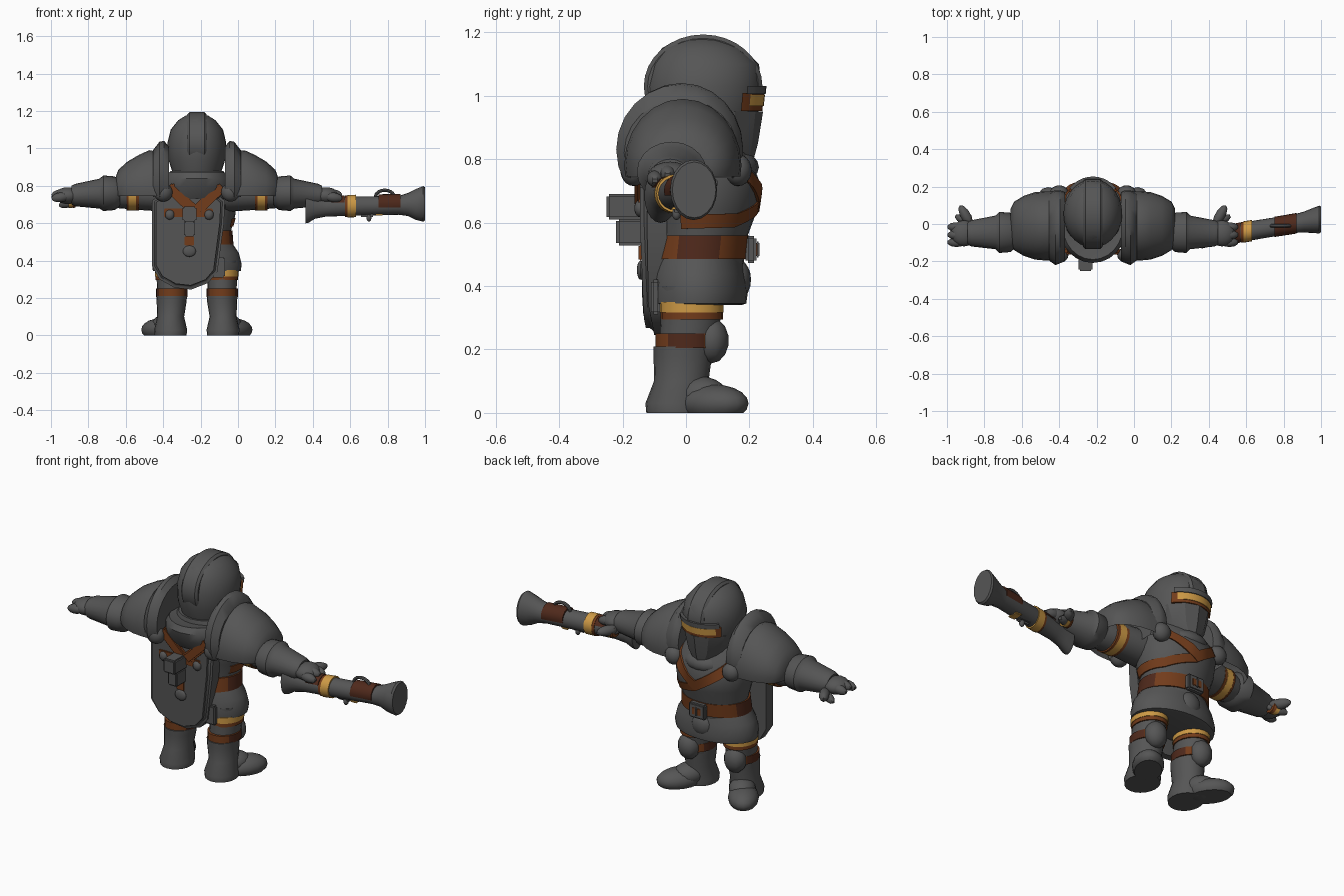
import bpy, bmesh, math
from mathutils import Matrix, Vector, Euler

if "Cube" in bpy.data.objects:
    bpy.data.objects.remove(bpy.data.objects["Cube"])

CX = -0.22  # body centre line


def material(name, rgb):
    m = bpy.data.materials.new(name)
    m.use_nodes = True
    m.diffuse_color = (*rgb, 1)
    m.node_tree.nodes["Principled BSDF"].inputs["Base Color"].default_value = (*rgb, 1)
    return m


STEEL = material("dark steel", (0.092, 0.092, 0.092))
LEATHER = material("brown leather", (0.17, 0.045, 0.011))
WOOD = material("dark wood", (0.078, 0.022, 0.011))
GOLD = material("gold", (0.61, 0.32, 0.06))


def finish(name, bm, mat, angle=40, side=None):
    bmesh.ops.recalc_face_normals(bm, faces=bm.faces)
    mesh = bpy.data.meshes.new(name)
    bm.to_mesh(mesh)
    bm.free()
    ob = bpy.data.objects.new(name, mesh)
    mesh.materials.append(mat)
    if side:  # second colour on faces turned sideways
        mesh.materials.append(side)
        for p in mesh.polygons:
            p.material_index = int(abs(p.normal.x) > 0.8)
    bpy.context.scene.collection.objects.link(ob)
    bpy.ops.object.select_all(action='DESELECT')
    ob.select_set(True)
    bpy.context.view_layer.objects.active = ob
    bpy.ops.object.shade_smooth_by_angle(angle=math.radians(angle))


def trim(bm, z):
    geom = bm.verts[:] + bm.edges[:] + bm.faces[:]
    cut = bmesh.ops.bisect_plane(bm, geom=geom, plane_co=(0, 0, z), plane_no=(0, 0, 1), clear_inner=True)
    return [e for e in cut["geom_cut"] if isinstance(e, bmesh.types.BMEdge)]


def loft(name, sections, mat, axis='z', n=20, floor=None, angle=40, side=None):
    """Elliptical sections (t, u, v, ru, rv) along an axis; z uses u=x, v=y and x uses u=y, v=z."""
    bm = bmesh.new()
    rings = []
    for t, u, v, ru, rv in sections:
        ring = []
        for i in range(n):
            a = math.tau * i / n
            p, q = u + ru * math.cos(a), v + rv * math.sin(a)
            ring.append(bm.verts.new((p, q, t) if axis == 'z' else (t, p, q)))
        rings.append(ring)
    for a, b in zip(rings, rings[1:]):
        for i in range(n):
            bm.faces.new((a[i], a[(i + 1) % n], b[(i + 1) % n], b[i]))
    bm.faces.new(rings[0])
    bm.faces.new(rings[-1])
    if floor is not None:
        trim(bm, floor)
    finish(name, bm, mat, angle, side)


def ball(name, loc, scale, mat, rot=(0, 0, 0), n=16, floor=None):
    bm = bmesh.new()
    m = Matrix.LocRotScale(Vector(loc), Euler([math.radians(r) for r in rot]), Vector(scale))
    bmesh.ops.create_uvsphere(bm, u_segments=n, v_segments=n // 2 + 2, radius=1, matrix=m)
    if floor is not None:
        bmesh.ops.contextual_create(bm, geom=trim(bm, floor))
    finish(name, bm, mat)


def box(name, loc, size, mat, rot=(0, 0, 0), bevel=0.008):
    bm = bmesh.new()
    bmesh.ops.create_cube(bm, size=1, matrix=Matrix.Diagonal((*size, 1)))
    bmesh.ops.bevel(bm, geom=bm.edges[:], offset=min(bevel, min(size) / 3), segments=2, affect='EDGES')
    bm.transform(Matrix.LocRotScale(Vector(loc), Euler([math.radians(r) for r in rot]), None))
    finish(name, bm, mat)


def surface(sections, z):
    for a, b in zip(sections, sections[1:]):
        if a[0] <= z <= b[0]:
            f = (z - a[0]) / (b[0] - a[0])
            return [p + (q - p) * f for p, q in zip(a, b)]
    return sections[-1]


def ribbon(name, sections, path, half, mat, lift=0.006):
    """Strap laid on a lofted body along (angle, height) points."""
    bm = bmesh.new()
    pairs = []
    for (a0, z0), (a1, z1) in zip(path, path[1:]):
        for k in range(11):
            a, z = math.radians(a0 + (a1 - a0) * k / 10), z0 + (z1 - z0) * k / 10
            pair = []
            for out in (-0.012, lift):
                for h in (-half, half):
                    _, x, y, rx, ry = surface(sections, z + h)
                    pair.append(bm.verts.new((x + (rx + out) * math.cos(a), y + (ry + out) * math.sin(a), z + h)))
            pairs.append(pair)
    for p, q in zip(pairs, pairs[1:]):
        for i, j in ((0, 1), (1, 3), (3, 2), (2, 0)):
            bm.faces.new((p[i], p[j], q[j], q[i]))
    bmesh.ops.remove_doubles(bm, verts=bm.verts, dist=0.0005)
    finish(name, bm, mat)


# Torso, skirt and belt
torso = [(0.46, CX, .04, .18, .14), (.56, CX, .05, .183, .145), (.64, CX, .055, .205, .17),
         (.72, CX, .055, .215, .18), (.8, CX, .04, .2, .165), (.88, CX, .02, .14, .13)]
loft("torso", torso, STEEL, n=28)
loft("armour_skirt", [(.34, CX, .035, .21, .14), (.345, CX, .035, .235, .155), (.38, CX, .037, .24, .158),
                      (.44, CX, .035, .225, .15), (.5, CX, .035, .185, .14)], STEEL, n=28)
box("rear_flap", (CX, -.095, .365), (.3, .03, .11), STEEL)
loft("belt", [(.485, CX, .037, .196, .153), (.56, CX, .045, .19, .153)], LEATHER, n=28, side=WOOD)
box("buckle", (CX, .205, .515), (.1, .035, .085), STEEL)
box("buckle_inset", (CX, .222, .515), (.055, .008, .04), LEATHER)
box("buckle_pin", (CX, .226, .515), (.012, .012, .05), STEEL)
ball("front_pouch", (CX, .16, .42), (.065, .045, .065), STEEL)

# Chest harness: V over the chest and one sash round the left side
for s, tag in ((1, "left"), (-1, "right")):
    ribbon(f"{tag}_chest_strap", torso, [(90, .665), (90 - s * 55, .795)], .031, LEATHER, .008)
ribbon("side_sash", torso, [(90, .655), (40, .607), (-25, .602)], .022, LEATHER)

# Collar and chest guard
loft("collar", [(.73, CX, -.01, .185, .145), (.79, CX, -.02, .185, .175), (.84, CX, -.02, .178, .188),
                (.87, CX, -.015, .16, .175), (.855, CX, .02, .12, .12)], STEEL, n=24)
ball("chin_guard", (CX, .13, .775), (.12, .1, .06), STEEL)

# Helmet with crest, visor slot and face mask
helmet = [(.84, CX, .045, .12, .13), (.94, CX, .053, .152, .175), (1.03, CX, .056, .157, .182),
          (1.1, CX, .06, .14, .17), (1.15, CX, .052, .1, .128), (1.175, CX, .05, .06, .08),
          (1.184, CX, .05, .02, .03)]
loft("helmet", helmet, STEEL, n=28)
loft("helmet_crest", [(CX + x, .054, 1.03, .187 - d, .163 - d)
                      for x, d in ((-.052, .012), (-.04, 0), (.04, 0), (.052, .012))], STEEL, 'x', 32)
ribbon("visor_frame", helmet, [(40, .98), (140, .98)], .028, LEATHER, .011)
ribbon("visor_slot", helmet, [(50, .985), (130, .985)], .018, GOLD, .014)
ribbon("helmet_brim", helmet, [(44, 1.018), (136, 1.018)], .013, STEEL, .016)
loft("face_mask", [(.77, CX, .13, .04, .075), (.85, CX, .09, .115, .137), (.95, CX, .065, .15, .178)],
     STEEL, n=12, angle=25)

# Backpack plate with rounded bottom
outline = [(-.46, .72), (-.46, .37), (-.42, .3), (-.34, .255), (-.25, .245), (-.16, .28), (-.11, .34),
           (-.075, .6), (-.07, .72), (-.13, .77), (-.4, .77)]
bm = bmesh.new()
face = bm.faces.new([bm.verts.new((x, -.145 + max(0, .36 - z) * .2, z)) for x, z in outline])
new = bmesh.ops.extrude_face_region(bm, geom=[face])["geom"]
for v in [g for g in new if isinstance(g, bmesh.types.BMVert)]:
    v.co.y = -.06
rim = [e for e in bm.edges if all(v.co.y < -.1 for v in e.verts)]
bmesh.ops.bevel(bm, geom=rim, offset=.022, segments=3, affect='EDGES')
finish("back_plate", bm, STEEL)

# Backpack hardware
box("pack_latch_top", (-.26, -.19, .65), (.075, .12, .08), STEEL)
box("pack_latch_bottom", (-.26, -.17, .57), (.06, .1, .085), STEEL)
box("pack_tab", (-.26, -.144, .505), (.05, .01, .05), LEATHER)
ball("pack_stud", (-.26, -.143, .45), (.035, .012, .03), STEEL)
box("pack_strap", (-.265, -.144, .655), (.26, .01, .045), LEATHER)
for x in (-.365, -.155):
    ball("pack_bolt", (x, -.145, .645), (.025, .018, .027), STEEL)
for x, tilt in ((-.303, 44), (-.153, -44)):
    box("back_strap", (x, -.145, .733), (.185, .034, .058), LEATHER, (0, tilt, 0))

for s, tag in ((1, "left"), (-1, "right")):
    def X(d):
        return CX + s * d

    # Shoulder armour
    loft(f"{tag}_shoulder_flange", [(X(.15), -.015, .83, .185, .18), (X(.175), -.015, .835, .195, .205),
         (X(.2), -.02, .83, .2, .205), (X(.235), -.015, .82, .18, .17)], STEEL, 'x', 24, .74)
    loft(f"{tag}_pauldron", [(X(.19), -.01, .78, .185, .2), (X(.255), -.01, .78, .185, .21),
         (X(.31), -.01, .78, .18, .185), (X(.37), -.01, .78, .16, .15), (X(.42), -.01, .78, .13, .105),
         (X(.44), -.01, .78, .09, .05)], STEEL, 'x', 24, .745)
    for y in (-.165, .165):
        ball(f"{tag}_shoulder_knob", (X(.18), y, .765), (.05, .042, .05), STEEL)

    # Arm, band and gauntlet
    loft(f"{tag}_arm", [(X(.15), -.01, .75, .1, .09), (X(.3), -.015, .755, .09, .085),
         (X(.42), -.03, .75, .08, .07), (X(.5), -.04, .75, .07, .06)], STEEL, 'x')
    for d0, d1, mat in ((.31, .325, LEATHER), (.325, .365, GOLD), (.365, .377, LEATHER)):
        loft(f"{tag}_arm_band", [(X(d0), -.018, .75, .093, .082), (X(d1), -.02, .75, .093, .082)], mat, 'x')
    loft(f"{tag}_gauntlet", [(X(.41), -.045, .76, .08, .07), (X(.44), -.045, .76, .105, .09),
         (X(.5), -.045, .76, .11, .095), (X(.52), -.045, .758, .09, .08), (X(.65), -.05, .75, .07, .06),
         (X(.67), -.05, .75, .06, .05)], STEEL, 'x')

    # Hand with fingers
    ball(f"{tag}_palm", (X(.69), -.05, .747), (.07, .07, .045), STEEL)
    for y, z in ((-.098, .738), (-.058, .755), (-.016, .745)):
        ball(f"{tag}_finger", (X(.73), y, z), (.05, .026, .026), STEEL, (0, s * 8, 0), 10)
    ball(f"{tag}_thumb", (X(.68), .045, .725), (.028, .065, .028), STEEL, (0, 0, -s * 30), 10)
    ball(f"{tag}_little_finger", (X(.685), .02, .708), (.06, .025, .024), STEEL, (0, s * 15, s * 25), 10)
    for d0, d1, mat in ((.65, .664, LEATHER), (.664, .686, GOLD)):
        loft(f"{tag}_finger_ring", [(X(d0), .012, .714, .035, .031), (X(d1), .017, .711, .035, .031)], mat, 'x', 12)

    # Leg with straps
    L = X(.135)
    loft(f"{tag}_thigh", [(.19, L, 0, .075, .085), (.3, L, .015, .08, .095), (.4, L, .02, .09, .1)], STEEL)
    for z0, z1, r, mat, dark in ((.205, .25, .084, LEATHER, WOOD), (.295, .316, .086, LEATHER, None),
                                 (.316, .35, .089, GOLD, None)):
        y = 0 if dark else .018
        loft(f"{tag}_leg_strap", [(z0, L, y, r, r + .012), (z1, L, y, r, r + .012)], mat, side=dark)
    ball(f"{tag}_knee_pad", (X(.145), .08, .228), (.062, .055, .072), STEEL, n=10)

    # Boot
    loft(f"{tag}_boot_shaft", [(0, X(.14), -.03, .085, .095), (.03, X(.14), -.03, .088, .098),
         (.1, X(.14), -.015, .072, .086), (.18, L, -.01, .08, .092), (.21, L, -.01, .082, .093)], STEEL)
    ball(f"{tag}_boot_toe", (X(.2), .085, .03), (.08, .125, .06), STEEL, (0, 0, -s * 35), floor=0)
    ball(f"{tag}_boot_instep", (X(.165), .045, .055), (.07, .09, .06), STEEL, (0, 0, -s * 30), floor=0)


# Blunderbuss held in the left hand
def gun_part(name, profile, mat, floor=None):
    loft(name, [(x, -.08 + .165 * (x - .36), z, r * w, r) for x, z, r, w in profile], mat, 'x', 20, floor)


gun_part("gun_barrel", [(.36, .685, .086, .6), (.375, .685, .084, .6), (.41, .685, .062, .75), (.47, .685, .05, .9),
                        (.56, .69, .052, 1), (.86, .695, .05, 1), (.91, .7, .062, .9), (.95, .7, .082, .8),
                        (.99, .703, .095, .78), (1.0, .703, .088, .78)], STEEL)
gun_part("gun_grip", [(.5, .69, .056, 1), (.57, .692, .057, 1)], WOOD, .71)
gun_part("gun_gold_band", [(.585, .69, .06, .95), (.63, .692, .06, .95)], GOLD)
gun_part("gun_rear_ring", [(.572, .69, .058, .95), (.585, .69, .058, .95)], LEATHER)
gun_part("gun_fore_stock", [(.75, .7, .054, 1), (.87, .702, .055, 1)], WOOD, .685)
box("gun_lock", (.69, -.03, .65), (.08, .03, .035), STEEL)
box("gun_under_plate", (.755, -.016, .645), (.04, .06, .009), GOLD)
ball("gun_hammer", (.7, -.03, .628), (.014, .014, .02), STEEL, n=10)

# Trigger guard loop
bm = bmesh.new()
loop = [[bm.verts.new((.785 + (.05 + .009 * math.cos(b)) * math.cos(a), -.01 + .01 * math.sin(b),
                       .74 + (.036 + .009 * math.cos(b)) * math.sin(a)))
         for b in (math.tau * j / 8 for j in range(8))] for a in (math.tau * i / 20 for i in range(20))]
for i in range(20):
    p, q = loop[i], loop[(i + 1) % 20]
    for j in range(8):
        k = (j + 1) % 8
        bm.faces.new((p[j], p[k], q[k], q[j]))
finish("gun_trigger_guard", bm, STEEL)
